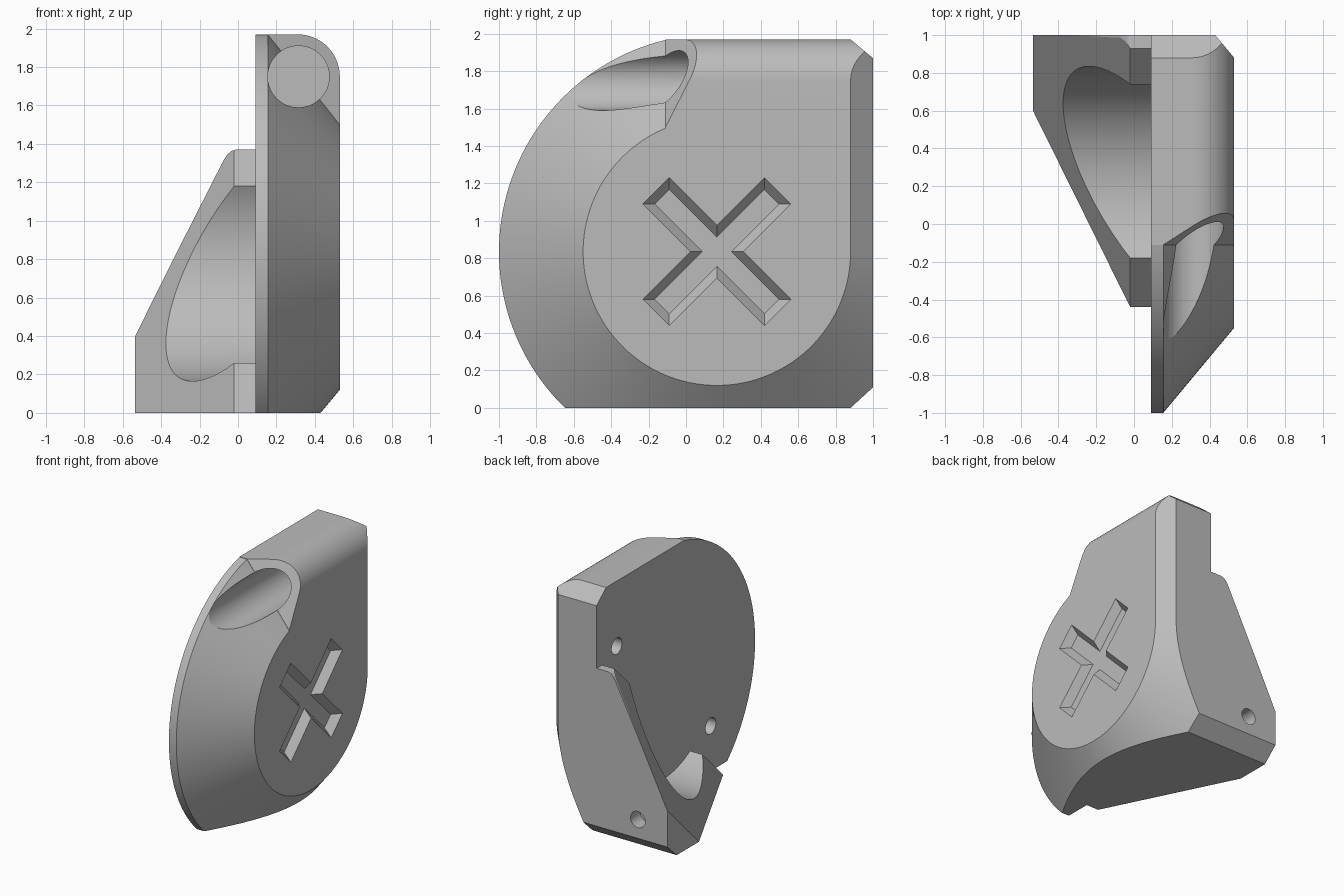
import bpy, bmesh, math
from mathutils import Vector, Matrix

if "Cube" in bpy.data.objects:
    bpy.data.objects.remove(bpy.data.objects["Cube"], do_unlink=True)

grey = bpy.data.materials.new("plain grey")
grey.use_nodes = True
grey.diffuse_color = (0.5, 0.5, 0.5, 1)
grey.node_tree.nodes["Principled BSDF"].inputs["Base Color"].default_value = (0.5, 0.5, 0.5, 1)

HUB_Y, HUB_Z = 0.165, 0.835          # shared axis of disc, scoop and cross
INNER, OUTER = 0.09, 0.53            # wall faces
TOP = 1.97


def loft(name, rings, cuts=()):
    """Closed solid through rings of points, trimmed by (point, normal) planes."""
    bm = bmesh.new()
    loops = [[bm.verts.new(p) for p in ring] for ring in rings]
    for a, b in zip(loops, loops[1:]):
        for i in range(len(a)):
            j = (i + 1) % len(a)
            bm.faces.new((a[i], a[j], b[j], b[i]))
    bm.faces.new(loops[0][::-1])
    bm.faces.new(loops[-1])
    for point, normal in cuts:
        geom = bm.verts[:] + bm.edges[:] + bm.faces[:]
        cut = bmesh.ops.bisect_plane(bm, geom=geom, plane_co=point, plane_no=normal, clear_outer=True)
        edges = [e for e in cut["geom_cut"] if isinstance(e, bmesh.types.BMEdge)]
        bmesh.ops.contextual_create(bm, geom=edges)
    bmesh.ops.recalc_face_normals(bm, faces=bm.faces)
    mesh = bpy.data.meshes.new(name)
    bm.to_mesh(mesh)
    bm.free()
    mesh.materials.append(grey)
    obj = bpy.data.objects.new(name, mesh)
    bpy.context.collection.objects.link(obj)
    return obj


def lathe(name, rings, centre, axis="X", sides=128):
    """Round solid from (position along axis, radius) pairs."""
    result = []
    for along, r in rings:
        ring = []
        for i in range(sides):
            t = math.tau * i / sides
            u, v = centre[0] + r * math.cos(t), centre[1] + r * math.sin(t)
            ring.append((along, u, v) if axis == "X" else (u, along, v))
        result.append(ring)
    return loft(name, result)


def combine(target, other, operation):
    mod = target.modifiers.new(operation, "BOOLEAN")
    mod.operation, mod.object, mod.solver = operation, other, "EXACT"
    bpy.context.view_layer.objects.active = target
    bpy.ops.object.modifier_apply(modifier=mod.name)
    bpy.data.objects.remove(other, do_unlink=True)


# Round wall with a conical rim
body = lathe("holder_body", [(INNER, 1.165), (0.155, 1.165), (OUTER, 0.715)], (HUB_Y, HUB_Z), sides=160)

# Square upper corner: rounded top edge, chamfered back edge, sloped front
R = 0.22
section = [(INNER, HUB_Z), (OUTER, HUB_Z)]
for i in range(17):
    t = math.pi / 2 * i / 16
    section.append((OUTER - R + R * math.cos(t), TOP - R + R * math.sin(t)))
section.append((INNER, TOP))
corner = loft("upper_corner", [[(x, y, z) for x, z in section] for y in (-0.11, 1.1)],
              [((OUTER, 0.88, 1), (1.2, 1, 0)),
               ((OUTER, -0.11, 1.5), (0.089, -0.139, 0.071))])
combine(body, corner, "UNION")

# Triangular foot with sloping faces, hollowed by a round scoop
section = [(-0.535, -0.1), (-0.535, 0.41), (-0.09, 1.285), (-0.075, 1.315),
           (-0.055, 1.345), (-0.035, 1.363), (-0.01, 1.37), (0.12, 1.37), (0.12, -0.1)]
foot = loft("foot", [[(x, y, z) for x, z in section] for y in (-0.7, 1.1)],
            [((-0.02, -0.44, 0), (0, -1, 1)),
             ((-0.02, -0.44, 0), (-2.02, -1, 1))])
combine(foot, lathe("scoop", [(-1, 0.67), (0.3, 0.67)], (HUB_Y, HUB_Z)), "DIFFERENCE")
combine(body, foot, "UNION")

# Overall outline: flat bottom, top and back with chamfered back corners
outline = [(-1.3, 0), (0.88, 0), (1, 0.11), (1, 1.87), (0.88, TOP), (-1.3, TOP)]
combine(body, loft("outline", [[(x, y, z) for y, z in outline] for x in (-1, 1)]), "INTERSECT")

# Round socket running back from the front of the upper corner
combine(body, lathe("socket", [(-1.2, 0.16), (0.75, 0.16)], (0.315, 1.75), "Y", 64), "DIFFERENCE")

# Cross recess with sloping sides
for angle in (45, -45):
    turn = Matrix.Rotation(math.radians(angle), 3, "X")
    rings = []
    for x, grow in ((OUTER - 0.06, -0.045), (OUTER + 0.02, 0.015)):
        a, b = 0.46 + grow, 0.1 + grow
        rings.append([turn @ Vector((x, u, v)) + Vector((0, HUB_Y, HUB_Z))
                      for u, v in ((-a, -b), (a, -b), (a, b), (-a, b))])
    combine(body, loft("cross_arm", rings), "DIFFERENCE")

# Small blind holes: two in the inner wall, one in the back of the foot
for centre in ((0.745, 1.45), (-0.44, 0.36)):
    combine(body, lathe("wall_hole", [(0, 0.065), (0.2, 0.065)], centre, "X", 32), "DIFFERENCE")
combine(body, lathe("back_hole", [(0.88, 0.065), (1.1, 0.065)], (-0.275, 0.26), "Y", 32), "DIFFERENCE")

# Smooth curved surfaces, keep hard edges
bpy.ops.object.select_all(action="DESELECT")
body.select_set(True)
bpy.context.view_layer.objects.active = body
bpy.ops.object.shade_smooth_by_angle(angle=math.radians(20))
